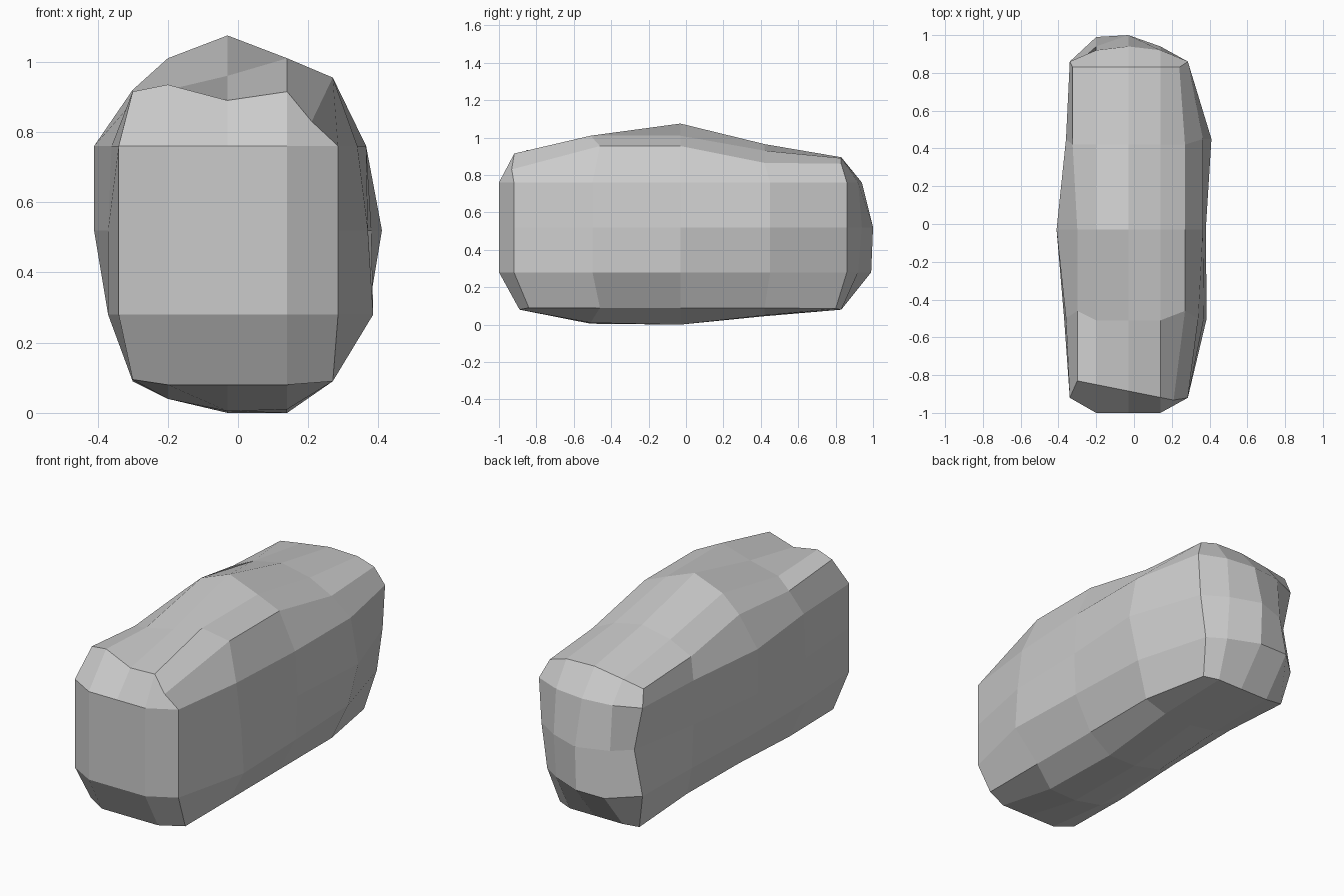
import bpy, bmesh

if "Cube" in bpy.data.objects:
    bpy.data.objects.remove(bpy.data.objects["Cube"])

XS = (-0.20, -0.03, 0.14)      # inner columns
ZS = (0.28, 0.52, 0.76)        # inner levels
CORNER_L, CORNER_R = -0.30, 0.27

# cross-sections: y at sides, y at top/bottom,
# bottom z (left to right), top z (left to right), left x, right x (low to high)
STATIONS = [
    (-0.92, -0.89, (.095, .08, .08, .08, .09), (.915, .935, .89, .915, .83),
     (-.34, -.34, -.34), (.285, .285, .285)),
    (-0.50, -0.51, (.09, .04, .005, .01, .09), (.885, .92, .96, 1.01, .955),
     (-.37, -.37, -.36), (.385, .37, .34)),
    (-0.03, -0.03, (.11, .04, 0, 0, .09), (.92, 1.01, 1.075, 1.01, .955),
     (-.37, -.41, -.41), (.37, .38, .365)),
    (0.45, 0.42, (.115, .07, .045, .05, .09), (.87, .93, .965, .93, .865),
     (-.35, -.36, -.36), (.35, .41, .365)),
    (0.86, 0.83, (.09, .08, .08, .08, .085), (.85, .87, .895, .89, .86),
     (-.34, -.29, -.34), (.235, .27, .285)),
]
FRONT_Y = [(-1, -1, -1)] * 3
BACK_Y = [(.99, .99, .92), (.94, 1.0, .94), (.92, .94, .92)]

bm = bmesh.new()


def ring(y, y_cap, bottom, top, left, right):
    """Border of a 5x5 grid, keyed by (column, level)."""
    front, back = y < -0.9, y > 0.8
    r = {}
    for i, x in enumerate((CORNER_L, *XS, CORNER_R)):
        inset = 0.05 if i in (0, 4) and y < -0.4 else 0
        bx = min(x, 0.20 if i == 4 else 0.12) if back else x
        by = 0.80 if back and i == 4 else y_cap + inset
        r[i, 0] = bm.verts.new((bx, by, bottom[i]))
        # narrow brow corner at front and back, slanted at the front
        tx = (0.21 if front else 0.24) if i == 4 and (front or back) else x
        if i == 0 and y > 0.4:
            tx = -0.325
        ty = -0.89 - 0.2 * tx if front else y_cap + inset
        r[i, 4] = bm.verts.new((tx, ty, top[i]))
    for j, z in enumerate(ZS):
        r[0, j + 1] = bm.verts.new((left[j], y, z))
        r[4, j + 1] = bm.verts.new((right[j], y, z))
    return r


def cap(r, depth):
    """Fill an end ring with a bulging 3x3 inner grid."""
    g = dict(r)
    for j, z in enumerate(ZS):
        for i, x in enumerate(XS):
            g[i + 1, j + 1] = bm.verts.new((x, depth[j][i], z))
    for i in range(4):
        for j in range(4):
            bm.faces.new((g[i, j], g[i + 1, j], g[i + 1, j + 1], g[i, j + 1]))


# long shell lofted through the rings
rings = [ring(*s) for s in STATIONS]
loop = ([(i, 0) for i in range(4)] + [(4, j) for j in range(4)]
        + [(i, 4) for i in range(4, 0, -1)] + [(0, j) for j in range(4, 0, -1)])
for a, b in zip(rings, rings[1:]):
    for p, q in zip(loop, loop[1:] + loop[:1]):
        bm.faces.new((a[p], a[q], b[q], b[p]))

# faceted front and back ends
cap(rings[0], FRONT_Y)
cap(rings[-1], BACK_Y)

bmesh.ops.recalc_face_normals(bm, faces=bm.faces)
mesh = bpy.data.meshes.new("faceted_block")
bm.to_mesh(mesh)
bm.free()
block = bpy.data.objects.new("faceted_block", mesh)
bpy.context.collection.objects.link(block)
